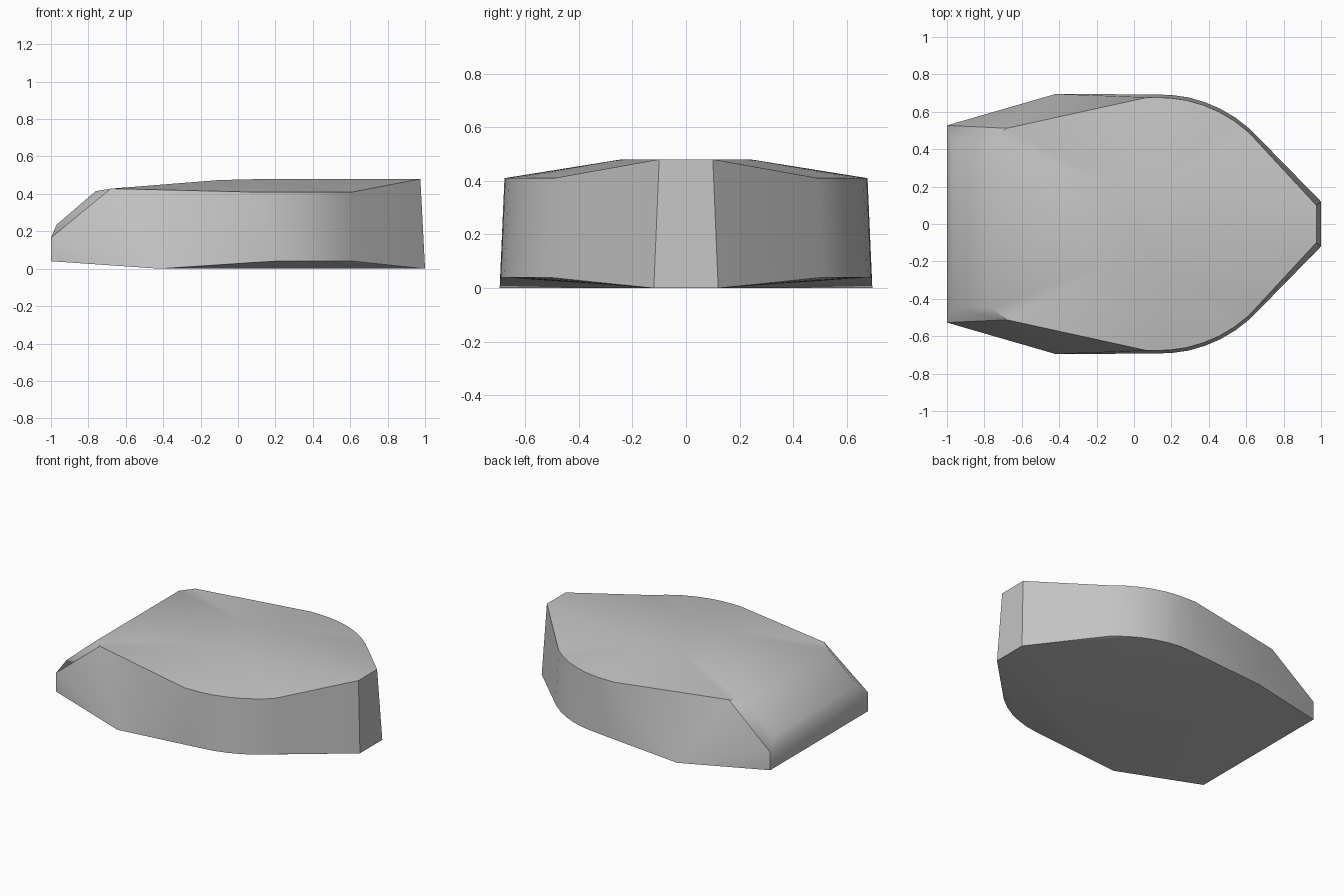
import bpy, bmesh, math

if "Cube" in bpy.data.objects:
    bpy.data.objects.remove(bpy.data.objects["Cube"])

# Single grey material
grey = bpy.data.materials.new("plain grey")
grey.use_nodes = True
colour = (0.55, 0.55, 0.55, 1)
grey.diffuse_color = colour
grey.node_tree.nodes["Principled BSDF"].inputs["Base Color"].default_value = colour

# Named corners of one half of the shell
corners = {
    "rear_low": (-1, 0.525, 0.04),
    "rear_mid": (-1, 0.527, 0.165),
    "rear_lip": (-0.97, 0.45, 0.235),
    "slope_top": (-0.76, 0.45, 0.415),
    "shoulder": (-0.68, 0.512, 0.428),
    "hip": (-0.42, 0.695, 0),
    "crest_rear": (-0.1, 0.2, 0.474),
    "crest_mid": (0.15, 0.24, 0.48),
    "nose_top": (0.975, 0.1, 0.48),
    "nose_low": (1, 0.12, 0),
}

# Curved cheek: matching points on the lower and upper rim
cheek = [(0.08, 0.693), (0.2, 0.69), (0.29, 0.677), (0.38, 0.651),
         (0.46, 0.617), (0.54, 0.57), (0.62, 0.508)]
low_rim, top_rim = [], []
for i, (x, y) in enumerate(cheek):
    corners[f"low{i}"] = (x, y, 0.033 if i == 0 else 0.04)
    corners[f"top{i}"] = (x - 0.008, y - 0.016, 0.41)
    low_rim.append(f"low{i}")
    top_rim.append(f"top{i}")

half_faces = [
    # side wall
    ("rear_low", "hip", "rear_mid"),
    ("rear_mid", "hip", "shoulder"),
    ("shoulder", "hip", "top0"),
    ("hip", "low0", "top0"),
    (low_rim[-1], "nose_low", "nose_top", top_rim[-1]),
    # rear corner chamfer
    ("rear_mid", "shoulder", "slope_top", "rear_lip"),
    # roof
    ("slope_top", "shoulder", "crest_rear"),
    ("shoulder", "top0", "crest_rear"),
    ("top0", "crest_mid", "crest_rear"),
    (top_rim[-1], "nose_top", "crest_mid"),
    # underside
    ("hip", "nose_low", "low0"),
]
for i in range(len(cheek) - 1):
    half_faces += [
        (low_rim[i], low_rim[i + 1], top_rim[i + 1], top_rim[i]),
        (top_rim[i], top_rim[i + 1], "crest_mid"),
        (low_rim[i], low_rim[i + 1], "nose_low"),
    ]

# Strip of panels joining both halves, all the way round the middle
loop = ["rear_low", "rear_mid", "rear_lip", "slope_top", "crest_rear",
        "crest_mid", "nose_top", "nose_low", "hip"]

bm = bmesh.new()
left = {n: bm.verts.new(p) for n, p in corners.items()}
right = {n: bm.verts.new((p[0], -p[1], p[2])) for n, p in corners.items()}
for face in half_faces:
    bm.faces.new([left[n] for n in face])
    bm.faces.new([right[n] for n in reversed(face)])
for a, b in zip(loop, loop[1:] + loop[:1]):
    bm.faces.new([left[a], left[b], right[b], right[a]])
bmesh.ops.recalc_face_normals(bm, faces=bm.faces)

mesh = bpy.data.meshes.new("armoured_shell")
bm.to_mesh(mesh)
bm.free()
mesh.materials.append(grey)
shell = bpy.data.objects.new("armoured_shell", mesh)
bpy.context.collection.objects.link(shell)

# Soft shading with crisp rims
bpy.ops.object.select_all(action="DESELECT")
shell.select_set(True)
bpy.context.view_layer.objects.active = shell
bpy.ops.object.shade_smooth_by_angle(angle=math.radians(40))
